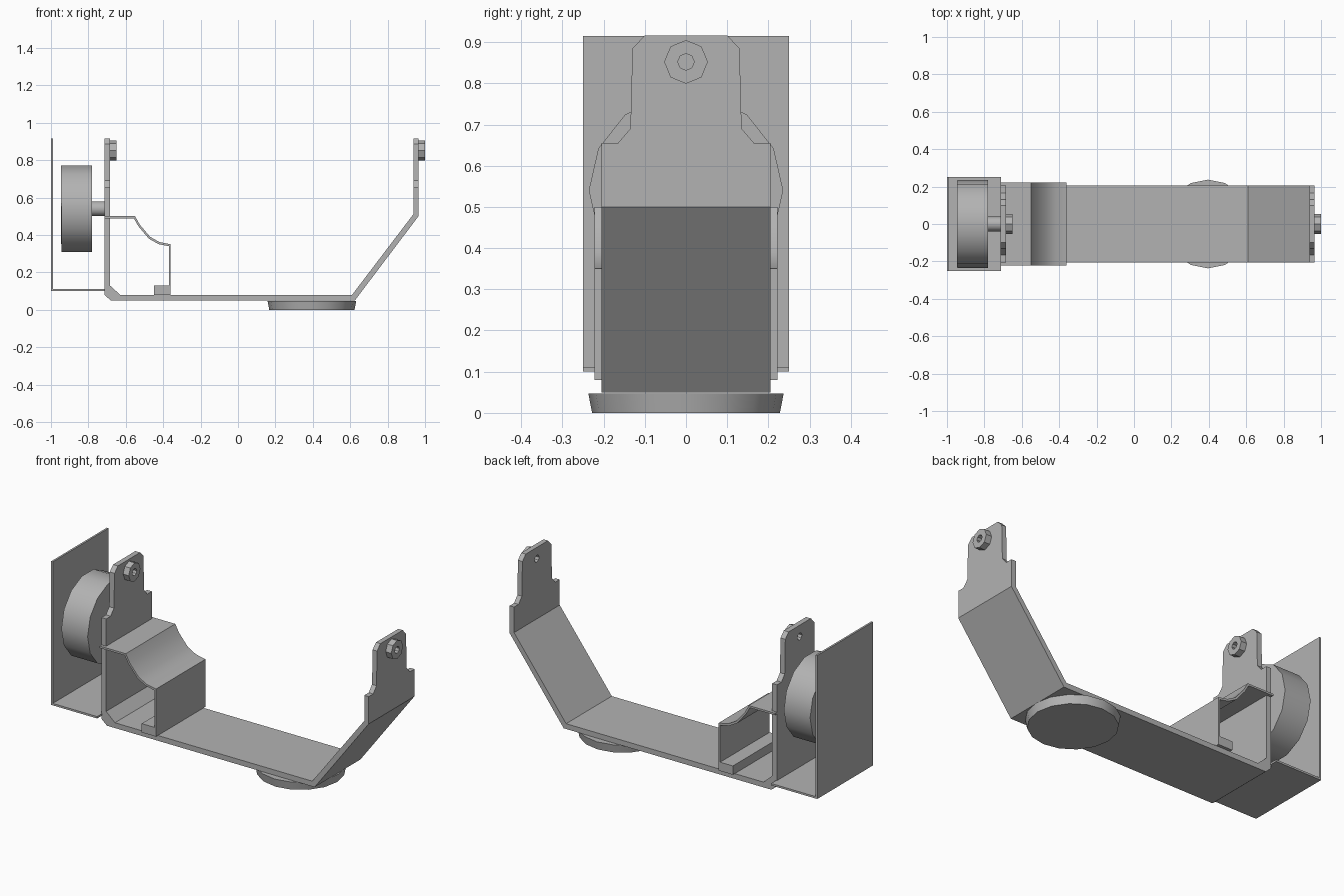
import bpy, bmesh, math
from mathutils import Matrix, Vector

default = bpy.data.objects.get("Cube")
if default:
    bpy.data.objects.remove(default)

grey = bpy.data.materials.new("plain grey")
grey.use_nodes = True
grey.diffuse_color = (0.45, 0.45, 0.45, 1)
grey.node_tree.nodes["Principled BSDF"].inputs["Base Color"].default_value = grey.diffuse_color


def finish(name, bm):
    bmesh.ops.recalc_face_normals(bm, faces=bm.faces)
    mesh = bpy.data.meshes.new(name)
    bm.to_mesh(mesh)
    bm.free()
    mesh.materials.append(grey)
    obj = bpy.data.objects.new(name, mesh)
    bpy.context.collection.objects.link(obj)
    return obj


def prism(name, outline, axis, start, end):
    """Extrude an outline along x (points are y, z) or y (points are x, z)."""
    bm = bmesh.new()
    place = (lambda a, b: (start, a, b)) if axis == "x" else (lambda a, b: (a, start, b))
    face = bm.faces.new([bm.verts.new(place(a, b)) for a, b in outline])
    step = Vector((end - start, 0, 0)) if axis == "x" else Vector((0, end - start, 0))
    new = bmesh.ops.extrude_face_region(bm, geom=[face])["geom"]
    bmesh.ops.translate(bm, vec=step, verts=[v for v in new if isinstance(v, bmesh.types.BMVert)])
    return finish(name, bm)


def box(name, x0, x1, y, z0, z1):
    return prism(name, [(x0, z0), (x1, z0), (x1, z1), (x0, z1)], "y", -y, y)


def disc(name, sides, r1, r2, depth, centre, axis):
    bm = bmesh.new()
    turn = Matrix.Rotation(math.pi / 2, 4, "Y") if axis == "x" else Matrix()
    bmesh.ops.create_cone(bm, cap_ends=True, segments=sides, radius1=r1, radius2=r2,
                          depth=depth, matrix=Matrix.Translation(centre) @ turn)
    return finish(name, bm)


def boolean(obj, cutter, operation):
    mod = obj.modifiers.new(operation, "BOOLEAN")
    mod.operation, mod.object, mod.solver = operation, cutter, "EXACT"
    bpy.context.view_layer.objects.active = obj
    bpy.ops.object.modifier_apply(modifier=mod.name)


def smooth(obj):
    bpy.ops.object.select_all(action="DESELECT")
    obj.select_set(True)
    bpy.context.view_layer.objects.active = obj
    bpy.ops.object.shade_smooth_by_angle(angle=math.radians(32))


# Bent strap, trimmed to the stepped ear shape and drilled
strap = prism("bent_strap", [
    (-0.715, 0.92), (-0.715, 0.08), (-0.68, 0.05), (0.625, 0.05), (0.965, 0.5), (0.965, 0.92),
    (0.937, 0.92), (0.937, 0.51), (0.61, 0.08), (-0.63, 0.08), (-0.685, 0.13), (-0.685, 0.92),
], "y", -0.3, 0.3)
half = [(0.205, 0), (0.205, 0.655), (0.165, 0.655), (0.135, 0.69), (0.13, 0.885), (0.1, 0.916)]
ears = prism("ear_trim", half + [(-y, z) for y, z in reversed(half)], "x", -1.2, 1.2)
bore = disc("bolt_bore", 8, 0.02, 0.02, 3, (0, 0, 0.852), "x")
boolean(strap, ears, "INTERSECT")
boolean(strap, bore, "DIFFERENCE")

# Nuts on the ears
for name, x in (("right_nut", -0.668), ("left_nut", 0.982)):
    nut = disc(name, 8, 0.053, 0.053, 0.036, (x, 0, 0.852), "x")
    boolean(nut, bore, "DIFFERENCE")
for cutter in (ears, bore):
    bpy.data.objects.remove(cutter)

# Round foot under the strap
smooth(disc("round_foot", 16, 0.228, 0.237, 0.047, (0.395, 0, 0.0235), "z"))

# Folded cover and its mounting block
cover = [(-0.715, 0.5), (-0.55, 0.5), (-0.525, 0.455), (-0.47, 0.39), (-0.42, 0.362),
         (-0.36, 0.35), (-0.36, 0.08)]
inner = [(-0.37, 0.08), (-0.37, 0.34), (-0.425, 0.351), (-0.477, 0.38), (-0.533, 0.447),
         (-0.557, 0.489), (-0.715, 0.489)]
smooth(prism("folded_cover", cover + inner, "y", -0.222, 0.222))
box("mounting_block", -0.45, -0.37, 0.222, 0.08, 0.13)

# Side housing with its shelf
prism("side_housing", [(-1, 0.915), (-1, 0.1), (-0.71, 0.1), (-0.71, 0.111),
                       (-0.989, 0.111), (-0.989, 0.915)], "y", -0.25, 0.25)

# Drum and shaft
smooth(disc("drum", 14, 0.236, 0.236, 0.165, (-0.8625, 0, 0.54), "x"))
smooth(disc("drum_shaft", 12, 0.04, 0.04, 0.07, (-0.747, 0, 0.54), "x"))
